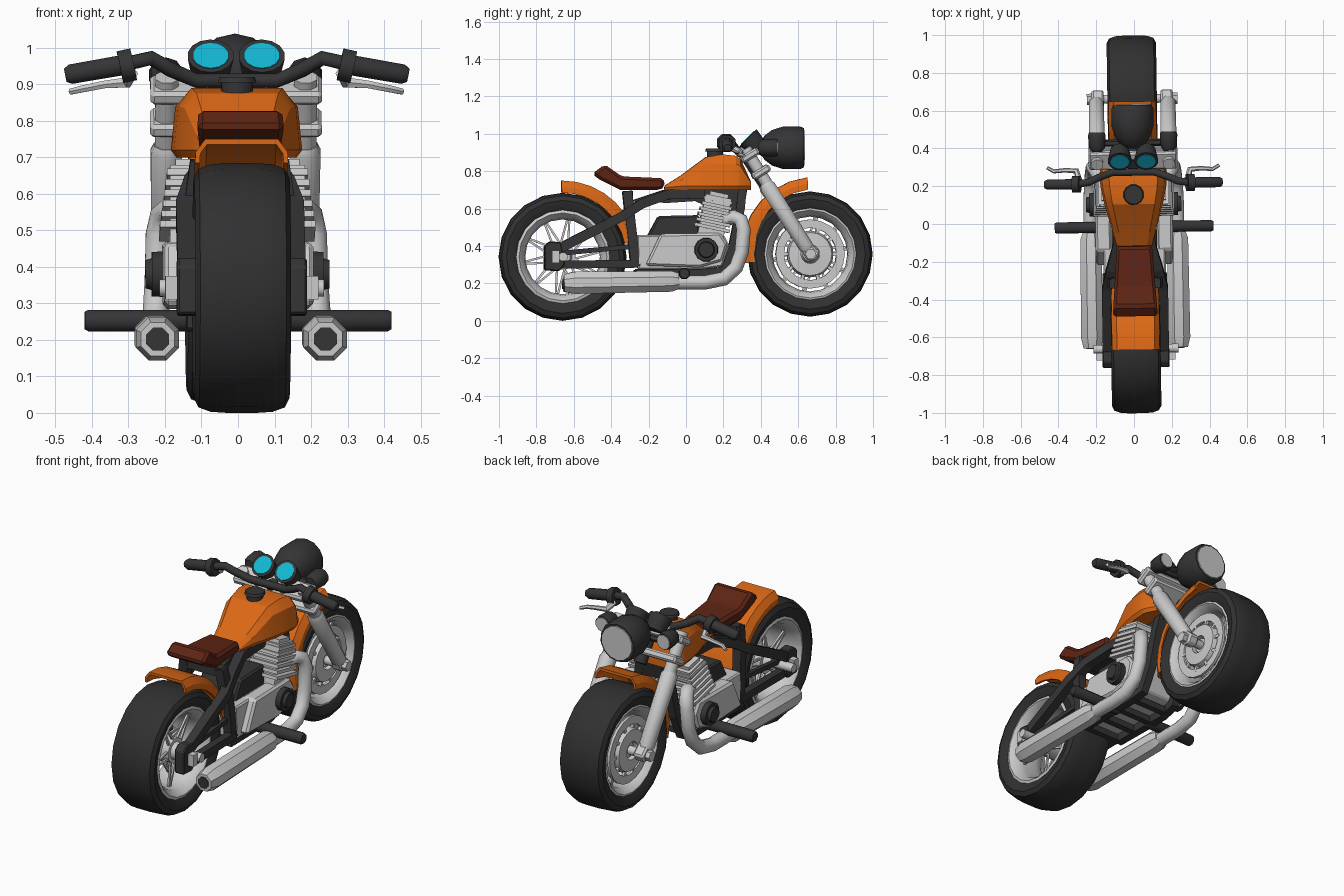
import bpy, bmesh
from math import sin, cos, pi, radians
from mathutils import Vector

if "Cube" in bpy.data.objects:
    bpy.data.objects.remove(bpy.data.objects["Cube"])

def mat(name, rgb):
    m = bpy.data.materials.new(name)
    m.diffuse_color = (*rgb, 1)
    m.use_nodes = True
    m.node_tree.nodes["Principled BSDF"].inputs["Base Color"].default_value = m.diffuse_color
    return m

DARK = mat("dark", (.035, .035, .037))
RUBBER = mat("rubber", (.03, .03, .03))
ORANGE = mat("orange", (.72, .14, .008))
BROWN = mat("brown", (.11, .018, .007))
CYAN = mat("cyan", (.006, .48, .65))

def make(name, bm, m=None, mirror=False, smooth=35, bevel=0):
    bmesh.ops.recalc_face_normals(bm, faces=bm.faces)
    me = bpy.data.meshes.new(name)
    bm.to_mesh(me)
    bm.free()
    ob = bpy.data.objects.new(name, me)
    bpy.context.collection.objects.link(ob)
    if m:
        me.materials.append(m)
    if smooth:
        me.polygons.foreach_set("use_smooth", [True] * len(me.polygons))
        me.set_sharp_from_angle(angle=radians(smooth))
    if bevel:
        b = ob.modifiers.new("bevel", 'BEVEL')
        b.width, b.segments, b.limit_method = bevel, 1, 'ANGLE'
    if mirror:
        ob.modifiers.new("mirror", 'MIRROR')
    return ob

def skin(bm, rings, closed=False):
    vs = [[bm.verts.new(p) for p in r] for r in rings]
    n = len(vs[0])
    for i in range(len(vs) if closed else len(vs) - 1):
        a, b = vs[i], vs[(i + 1) % len(vs)]
        for j in range(n):
            bm.faces.new((a[j], a[(j + 1) % n], b[(j + 1) % n], b[j]))
    if not closed:
        bm.faces.new(vs[0])
        bm.faces.new(vs[-1])

def add_tube(bm, pts, radii, n=8):
    pts = [Vector(p) for p in pts]
    if not isinstance(radii, (list, tuple)):
        radii = [radii] * len(pts)
    d = pts[-1] - pts[0]
    ref = Vector((0, 0, 1)) if abs(d.x) > .6 * d.length else Vector((1, 0, 0))
    rings = []
    for i, p in enumerate(pts):
        t = (pts[min(i + 1, len(pts) - 1)] - pts[max(i - 1, 0)]).normalized()
        u = (ref - t * ref.dot(t)).normalized()
        v = t.cross(u)
        rings.append([p + radii[i] * (u * cos((k + .5) * 2 * pi / n) + v * sin((k + .5) * 2 * pi / n))
                      for k in range(n)])
    skin(bm, rings)

def tube(name, pts, radii, n=8, m=None, mirror=False, smooth=50):
    bm = bmesh.new()
    add_tube(bm, pts, radii, n)
    return make(name, bm, m, mirror, smooth)

def add_prism(bm, prof, x0, x1):
    skin(bm, [[(x, y, z) for y, z in prof] for x in (x0, x1)])

def prism(name, prof, x0, x1, m=None, mirror=False, bevel=0):
    bm = bmesh.new()
    add_prism(bm, prof, x0, x1)
    return make(name, bm, m, mirror, 0, bevel)

def lathe(name, prof, y, z, m=None, n=20):
    bm = bmesh.new()
    skin(bm, [[(x, y + r * cos(k * 2 * pi / n), z + r * sin(k * 2 * pi / n)) for r, x in prof]
              for k in range(n)], True)
    return make(name, bm, m, smooth=40)

# Wheels: tyre, rim, hub and crossed spokes
for side, y, z, R in (("rear", -.66, .342, .342), ("front", .663, .357, .335)):
    half = [(R - .095, .11), (R - .075, .123), (R - .04, .131), (R - .015, .118), (R - .003, .085), (R, .04)]
    lathe(side + "_tyre", half + [(r, -x) for r, x in half[::-1]], y, z, RUBBER)
    half = [(.25, .112), (.235, .117), (.207, .085), (.2, .04)]
    lathe(side + "_rim", half + [(r, -x) for r, x in half[::-1]], y, z)
    tube(side + "_hub", [(x, y, z) for x in (-.1, -.06, -.06, .06, .06, .1)], [.04, .05, .07, .07, .05, .04], 12)
    bm = bmesh.new()
    for k in range(20):
        a = k * pi / 10
        b = a + (.45 if k % 2 else -.45)
        s = .05 if k % 4 < 2 else -.05
        add_tube(bm, [(s, y + .05 * cos(a), z + .05 * sin(a)), (s * .8, y + .21 * cos(b), z + .21 * sin(b))], .008, 4)
    make(side + "_spokes", bm, smooth=0)
    tube(side + "_axle", [(-.225, y, z), (.225, y, z)], .025)

# Front brake discs with carrier
for s in (-1, 1):
    lathe("brake_disc", [(.14, s * .085), (.185, s * .085), (.185, s * .1), (.14, s * .1)], .663, .357)
    lathe("disc_carrier", [(.05, s * .08), (.125, s * .08), (.115, s * .11), (.05, s * .115)], .663, .357)
bm = bmesh.new()
for k in range(10):
    a = k * pi / 5
    add_tube(bm, [(.092, .663 + r * cos(a), .357 + r * sin(a)) for r in (.11, .15)], .012, 4)
make("disc_bolts", bm, mirror=True, smooth=0)

# Fenders: arched shell swept round the wheel
def fender(name, y, z, a0, a1, r0, r1):
    arch = [(.128, 0), (.126, .03), (.1, .065), (-.1, .065), (-.126, .03), (-.128, 0),
            (-.115, 0), (-.113, .025), (-.095, .05), (.095, .05), (.113, .025), (.115, 0)]
    rings = []
    for i in range(8):
        t = i / 7
        a, r = radians(a0 + (a1 - a0) * t), r0 + (r1 - r0) * t
        rings.append([(x, y + (r + d) * cos(a), z + (r + d) * sin(a)) for x, d in arch])
    bm = bmesh.new()
    skin(bm, rings)
    make(name, bm, ORANGE, smooth=25)

fender("rear_fender", -.66, .342, 91, 12, .343, .338)
fender("front_fender", .663, .357, 92, 188, .345, .29)

# Fuel tank: lofted cross-sections, and filler cap
bm = bmesh.new()
rings = []
for y, k, zs, zt in ((-.115, .52, .716, .722), (-.03, .65, .75, .775), (.105, .86, .835, .875),
                     (.19, .96, .84, .89), (.265, 1, .838, .882), (.29, .97, .825, .865), (.345, .8, .74, .745)):
    half = [(.165 * k, .7), (.18 * k, min(.72, zs - .004)), (.168 * k, zs), (.13 * k, zt)]
    rings.append([(x, y, z) for x, z in half] + [(-x, y, z) for x, z in half[::-1]])
skin(bm, rings)
make("fuel_tank", bm, ORANGE, smooth=25)
tube("filler_cap", [(0, .155, z) for z in (.87, .905, .905, .92)], [.045, .045, .055, .05], 12, DARK)

# Seat, narrower toward the tank
seat = prism("seat", [(-.5, .785), (-.435, .835), (-.345, .772), (-.12, .762), (-.115, .715),
                      (-.14, .7), (-.35, .7), (-.46, .755)], -.12, .12, BROWN, bevel=.015)
for v in seat.data.vertices:
    v.co.x *= 1 - .22 * (v.co.y + .5) / .38

# Frame: rear arms, posts, downtubes, cradle and backbone
bm = bmesh.new()
for pts, r in (([(.15, -.7, .375), (.15, -.34, .56), (.125, -.24, .625), (.085, -.1, .675), (.08, .1, .68)], .036),
               ([(.15, -.7, .3), (.15, -.26, .305)], .03),
               ([(.13, -.68, .36), (.13, -.26, .4)], .018),
               ([(.11, -.315, .69), (.13, -.3, .55), (.14, -.27, .29)], .036),
               ([(.07, .3, .7), (.09, .29, .6), (.1, .25, .4), (.11, .2, .27), (.12, .1, .255), (.12, -.27, .255)], .032)):
    add_tube(bm, pts, r, 4)
make("frame_rails", bm, DARK, True, 0)
prism("axle_plate", [(-.76, .27), (-.76, .4), (-.73, .425), (-.67, .42), (-.65, .3), (-.68, .265)],
      .12, .178, DARK, True, .006)
prism("chain_adjuster", [(-.72, .31), (-.72, .375), (-.68, .375), (-.68, .31)], .16, .21, None, True)
bm = bmesh.new()
for y in (-.26, -.13, 0, .13):
    add_tube(bm, [(-.12, y, .255), (.12, y, .255)], .025, 4)
add_tube(bm, [(-.12, -.31, .67), (.12, -.31, .67)], .035, 4)
make("frame_crossbars", bm, DARK, smooth=0)
prism("frame_backbone", [(-.3, .64), (-.12, .7), (.33, .72), (.31, .61), (.2, .57), (.05, .64), (-.1, .63)],
      -.07, .07, DARK)

# Engine: crankcase, covers, gearbox and finned cylinders
prism("crankcase", [(-.265, .46), (.2, .46), (.23, .4), (.19, .29), (.08, .275), (-.26, .275)], -.165, .165, bevel=.008)
prism("engine_cover", [(-.22, .295), (-.14, .465), (.18, .47), (.22, .41), (.19, .32), (.07, .285)],
      .12, .205, None, True, .012)
tube("clutch_cover", [(x, .105, .38) for x in (.19, .235, .235, .252)], [.065, .063, .045, .04], 12, DARK, True)
prism("gearbox", [(-.21, .45), (-.15, .56), (.07, .565), (.07, .45)], -.12, .12, DARK, bevel=.01)
bm = bmesh.new()
def tilted(h0, h1, w, x0, x1):
    c, s = cos(radians(12)), sin(radians(12))
    add_prism(bm, [(.125 + a * c + h * s, .44 + h * c - a * s) for a, h in ((-w, h0), (w, h0), (w, h1), (-w, h1))], x0, x1)
tilted(0, .23, .07, .04, .185)
for i in range(6):
    tilted(.05 + i * .03, .068 + i * .03, .096 - .004 * i, .03, .213 - .004 * i)
tilted(.22, .25, .05, .06, .17)
make("finned_cylinder", bm, None, True, 0)

# Exhaust header and muffler with dark outlet
tube("exhaust_header", [(.16, .2, .54), (.18, .255, .555), (.2, .29, .54), (.212, .305, .49), (.215, .295, .37),
                        (.22, .265, .285), (.226, .2, .225), (.23, .1, .205), (.23, -.1, .205)], .038, 10, None, True)
tube("muffler", [(.23, -.04, .213), (.23, -.08, .211), (.23, -.6, .203), (.23, -.655, .202)],
     [.045, .06, .064, .05], 8, None, True, 30)
tube("muffler_outlet", [(.23, -.64, .202), (.23, -.659, .202)], .034, 8, DARK, True)

# Footpegs
tube("footpeg", [(.1, -.015, .253), (.41, -.015, .253), (.42, -.015, .253)], [.032, .032, .026], 8, DARK, True)

# Front fork with clamps and axle lugs
tube("fork_tube", [(.19, .315, .92), (.19, .45, .7)], .034, 8, None, True)
tube("fork_leg", [(.19, .425, .735), (.19, .435, .715), (.19, .64, .395), (.19, .65, .38)],
     [.036, .046, .042, .034], 8, None, True)
prism("fork_lug", [(.615, .385), (.655, .42), (.715, .365), (.69, .32), (.64, .325)], .15, .215, None, True, .01)
tube("axle_nut", [(.21, .663, .357), (.24, .663, .357)], .03, 6, None, True)
prism("upper_clamp", [(.285, .875), (.375, .93), (.395, .895), (.305, .84)], -.235, .235, bevel=.01)
prism("lower_clamp", [(.345, .785), (.435, .84), (.455, .805), (.365, .75)], -.235, .235, bevel=.01)
tube("steering_stem", [(0, .31, .9), (0, .42, .73)], .035, 8, DARK)

# Handlebar, grips, collars and levers
half = [(.11, .275, .91), (.18, .25, .94), (.235, .225, .972), (.3, .215, .957), (.36, .215, .945)]
tube("handlebar", [(-x, y, z) for x, y, z in half[::-1]] + half, .021, 8, DARK)
tube("grip", [(.3, .215, .955), (.455, .215, .928), (.47, .215, .925)], [.03, .029, .02], 8, DARK, True)
tube("grip_collar", [(.283, .215, .955), (.32, .215, .947)], .048, 8, DARK, True)
tube("lever", [(.29, .235, .93), (.3, .285, .905), (.36, .29, .9), (.42, .285, .888), (.455, .305, .88)],
     [.02, .016, .012, .011, .009], 6, None, True)
tube("bar_riser", [(.08, .28, .91), (.08, .33, .87)], .025, 6, None, True)

# Gauges facing the rider
def gauge(name, a, b, r, m):
    tube(name, [(.07, .335 - .707 * t, .975 + .707 * t) for t in (a, b)], r, 14, m, True)
gauge("gauge_housing", -.08, .004, [.05, .064], DARK)
gauge("gauge_dial", 0, .007, .05, CYAN)

# Headlight and side lamps
tube("headlight", [(0, y, .925) for y in (.4, .42, .46, .52, .61, .63)], [.035, .065, .095, .114, .114, .105], 14, DARK)
tube("headlight_lens", [(0, .62, .925), (0, .634, .925)], [.1, .094], 14)
tube("side_lamp", [(.19, y, .925) for y in (.385, .405, .47, .485)], [.028, .044, .049, .045], 10, DARK, True)
tube("side_lamp_lens", [(.19, .48, .925), (.19, .49, .925)], .04, 10, None, True)
tube("lamp_bracket", [(.05, .43, .9), (.19, .43, .9)], .018, 6, DARK, True)

# The whole machine sits slightly turned
for ob in bpy.data.objects:
    ob.rotation_euler.z = .015
